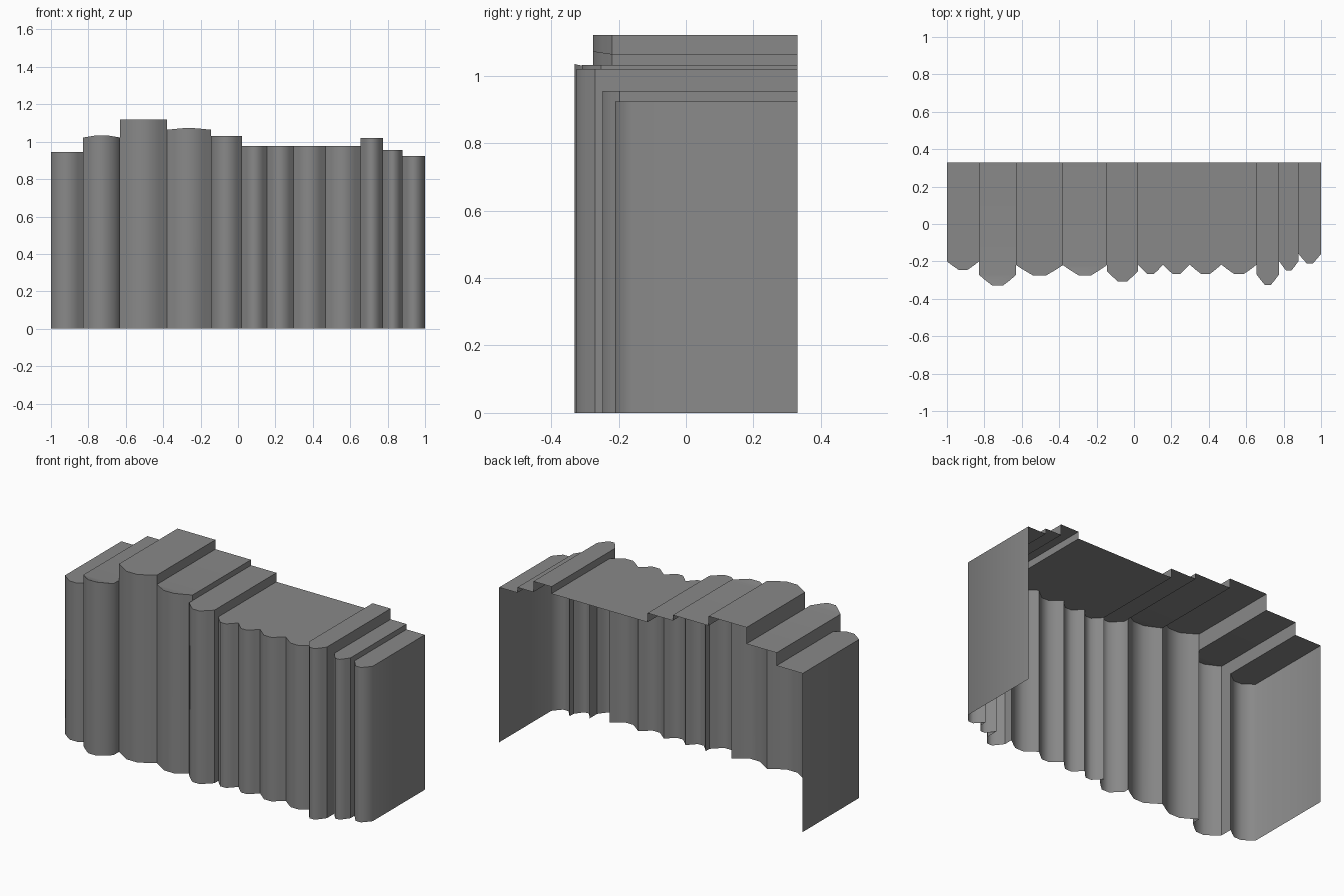
import bpy, bmesh, math

if "Cube" in bpy.data.objects:
    bpy.data.objects.remove(bpy.data.objects["Cube"])

BACK = 0.33
# left x, right x, side-edge y, spine front y, height, crown of the spine top
BOOKS = [
    (-1.000, -0.828, -0.200, -0.245, 0.945, 0.0),
    (-0.828, -0.630, -0.272, -0.330, 1.022, 0.012),
    (-0.630, -0.380, -0.220, -0.275, 1.120, 0.0),
    (-0.380, -0.145, -0.220, -0.275, 1.064, 0.008),
    (-0.145, 0.022, -0.252, -0.308, 1.031, 0.0),
    (0.022, 0.155, -0.217, -0.267, 0.977, 0.0),
    (0.155, 0.298, -0.217, -0.267, 0.977, 0.0),
    (0.298, 0.467, -0.217, -0.267, 0.977, 0.0),
    (0.467, 0.656, -0.217, -0.267, 0.977, 0.0),
    (0.656, 0.775, -0.270, -0.325, 1.019, 0.0),
    (0.775, 0.880, -0.197, -0.248, 0.955, 0.0),
    (0.880, 1.000, -0.160, -0.210, 0.923, 0.0),
]
# Rounded spine cross-section: fraction of width, fraction of bulge
SPINE = [(0, 0), (0.17, 0.5), (0.36, 1), (0.64, 1), (0.83, 0.5), (1, 0)]

# dark grey covers
cover = bpy.data.materials.new("dark_cover")
cover.diffuse_color = (0.25, 0.25, 0.25, 1)
cover.use_nodes = True
cover.node_tree.nodes["Principled BSDF"].inputs["Base Color"].default_value = cover.diffuse_color


def add_book(i):
    x0, x1, edge, front, h, crown = BOOKS[i]
    bm = bmesh.new()

    def face(points):
        bm.faces.new([bm.verts.new(p) for p in points])

    # spine
    prof = [(x0 + u * (x1 - x0), edge + v * (front - edge), h + v * crown)
            for u, v in SPINE]
    for a, b in zip(prof, prof[1:]):
        face([(a[0], a[1], 0), (b[0], b[1], 0), b, a])

    # cap over the spine and flat top behind it
    face(prof)
    face([(x0, edge, h), (x1, edge, h), (x1, BACK, h), (x0, BACK, h)])

    # exposed parts of the covers, where this book stands above or ahead of its neighbour
    for x, j in ((x0, i - 1), (x1, i + 1)):
        inside = 0 <= j < len(BOOKS)
        e2, h2 = (BOOKS[j][2], BOOKS[j][4]) if inside else (BACK, 0)
        rects = []
        if h > h2:
            rects.append((edge, BACK, h2, h))
        if edge < e2 and h2 > 0:
            rects.append((edge, e2, 0, min(h, h2)))
        for ya, yb, za, zb in rects:
            quad = [(x, ya, za), (x, yb, za), (x, yb, zb), (x, ya, zb)]
            face(quad if x == x1 else quad[::-1])

    bmesh.ops.remove_doubles(bm, verts=bm.verts, dist=1e-5)
    name = f"book_{i + 1:02d}"
    mesh = bpy.data.meshes.new(name)
    bm.to_mesh(mesh)
    bm.free()
    mesh.materials.append(cover)
    ob = bpy.data.objects.new(name, mesh)
    bpy.context.collection.objects.link(ob)
    ob.select_set(True)
    bpy.context.view_layer.objects.active = ob


for i in range(len(BOOKS)):
    add_book(i)
bpy.ops.object.shade_smooth_by_angle(angle=math.radians(65))
